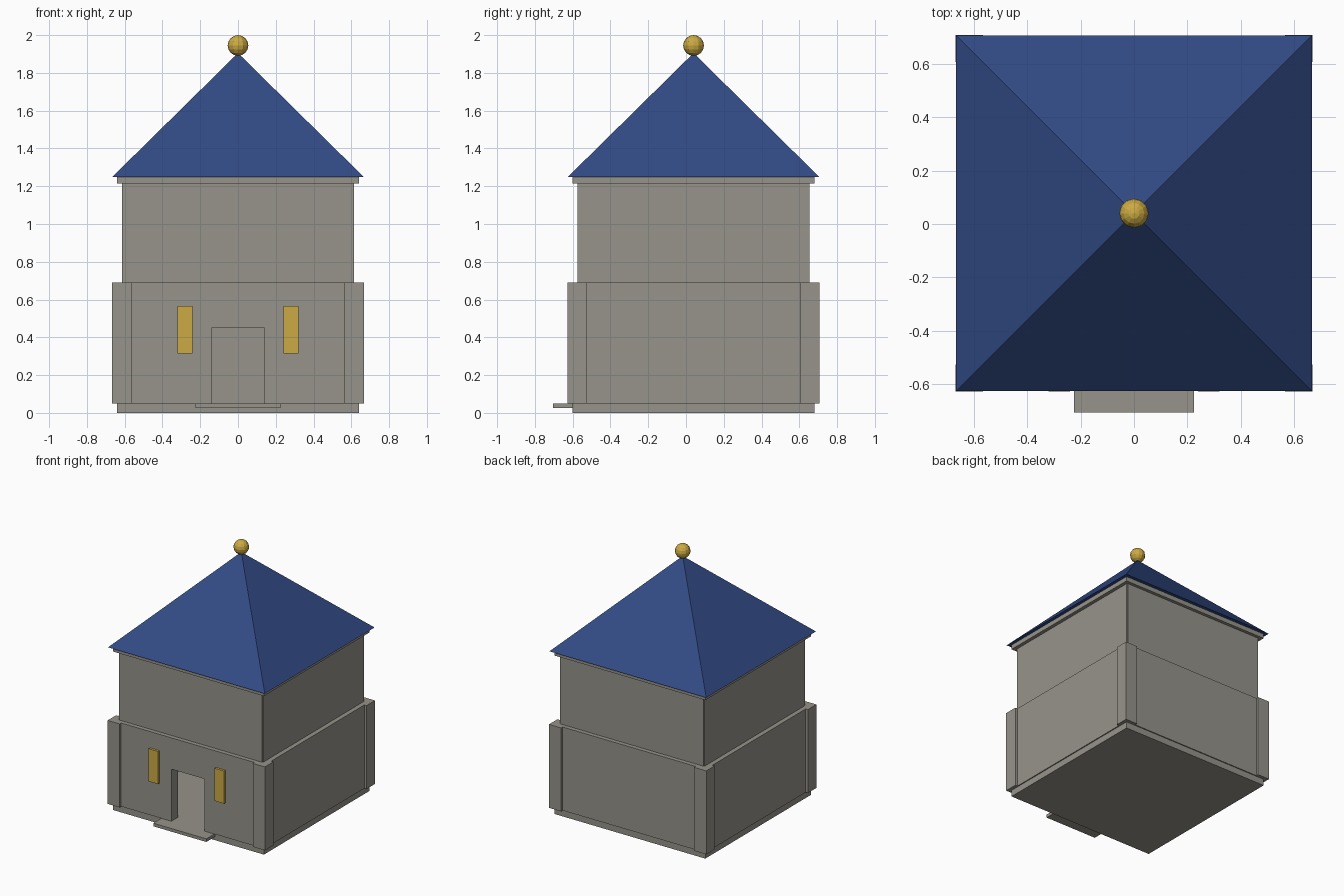
import bpy, bmesh
from mathutils import Matrix, Vector

CY = 0.04  # the tower sits slightly behind the origin because of the door step

if "Cube" in bpy.data.objects:
    bpy.data.objects.remove(bpy.data.objects["Cube"], do_unlink=True)


def material(name, rgb):
    m = bpy.data.materials.new(name)
    m.use_nodes = True
    m.diffuse_color = (*rgb, 1)
    m.node_tree.nodes["Principled BSDF"].inputs["Base Color"].default_value = (*rgb, 1)
    return m


STONE = material("grey stone", (0.305, 0.292, 0.254))
BLUE = material("blue roof", (0.031, 0.069, 0.235))
GOLD = material("gold", (0.6, 0.4, 0.056))


def finish(name, bm, mat):
    bmesh.ops.recalc_face_normals(bm, faces=bm.faces)
    mesh = bpy.data.meshes.new(name)
    bm.to_mesh(mesh)
    bm.free()
    mesh.materials.append(mat)
    ob = bpy.data.objects.new(name, mesh)
    bpy.context.collection.objects.link(ob)


def box(name, x, y, z, mat=STONE):
    """Box from (min, max) ranges, with y measured from the tower axis."""
    bm = bmesh.new()
    size = Vector((x[1] - x[0], y[1] - y[0], z[1] - z[0]))
    mid = Vector((sum(x) / 2, sum(y) / 2 + CY, sum(z) / 2))
    bmesh.ops.create_cube(bm, size=1, matrix=Matrix.LocRotScale(mid, None, size))
    finish(name, bm, mat)


def around(a, b, s):
    """Range a..b mirrored to the side s."""
    return tuple(sorted((a * s, b * s)))


# Foundation, which is also the floor, and the door step
box("foundation", (-0.64, 0.64), (-0.64, 0.64), (0, 0.05))
box("door_step", (-0.225, 0.225), (-0.745, -0.63), (0.026, 0.05))

# Lower storey: front wall with an open doorway, then the plain walls
LOW, THICK, BASE, MID = 0.648, 0.08, 0.05, 0.69
INNER = LOW - THICK
half = [(0.14, 0.45), (0.14, BASE), (LOW, BASE), (LOW, MID)]
outline = half + [(-x, z) for x, z in reversed(half)]
bm = bmesh.new()
outer, inner = [[bm.verts.new((x, CY - y, z)) for x, z in outline] for y in (LOW, INNER)]
bm.faces.new(outer)
bm.faces.new(inner)
for i in range(len(outline)):
    bm.faces.new((outer[i - 1], outer[i], inner[i], inner[i - 1]))
finish("lower_front_wall", bm, STONE)

box("lower_back_wall", (-LOW, LOW), (INNER, LOW), (BASE, MID))
for s, side in ((1, "left"), (-1, "right")):
    box("lower_wall_" + side, around(INNER, LOW, s), (-INNER, INNER), (BASE, MID))

# Upper storey walls, with a tiny notch at each corner
for s, side in ((-1, "front"), (1, "back")):
    box("upper_wall_" + side, (-0.607, 0.607), around(0.535, 0.615, s), (MID, 1.215))
for s, side in ((1, "left"), (-1, "right")):
    box("upper_wall_" + side, around(0.535, 0.613, s), (-0.609, 0.609), (MID, 1.215))

# Corner pillars and windows
for s, side in ((1, "left"), (-1, "right")):
    for t, end in ((-1, "front"), (1, "back")):
        box(f"corner_pillar_{end}_{side}", around(0.565, 0.667, s),
            around(0.565, 0.667, t), (BASE, MID))
    box("window_" + side, around(0.24, 0.32, s), (-LOW - 0.018, -LOW + 0.01), (0.315, 0.565), GOLD)

# Cornice, pyramid roof and ball finial
box("cornice", (-0.64, 0.64), (-0.64, 0.64), (1.215, 1.25))

bm = bmesh.new()
R = 0.665
base = [bm.verts.new((x * R, CY + y * R, 1.25)) for x, y in ((-1, -1), (1, -1), (1, 1), (-1, 1))]
tip = bm.verts.new((0, CY, 1.905))
bm.faces.new(base)
for i in range(4):
    bm.faces.new((base[i - 1], base[i], tip))
finish("roof", bm, BLUE)

bm = bmesh.new()
bmesh.ops.create_uvsphere(bm, u_segments=12, v_segments=8, radius=0.055,
                          matrix=Matrix.Translation((0, CY, 1.945)))
finish("roof_ball", bm, GOLD)
